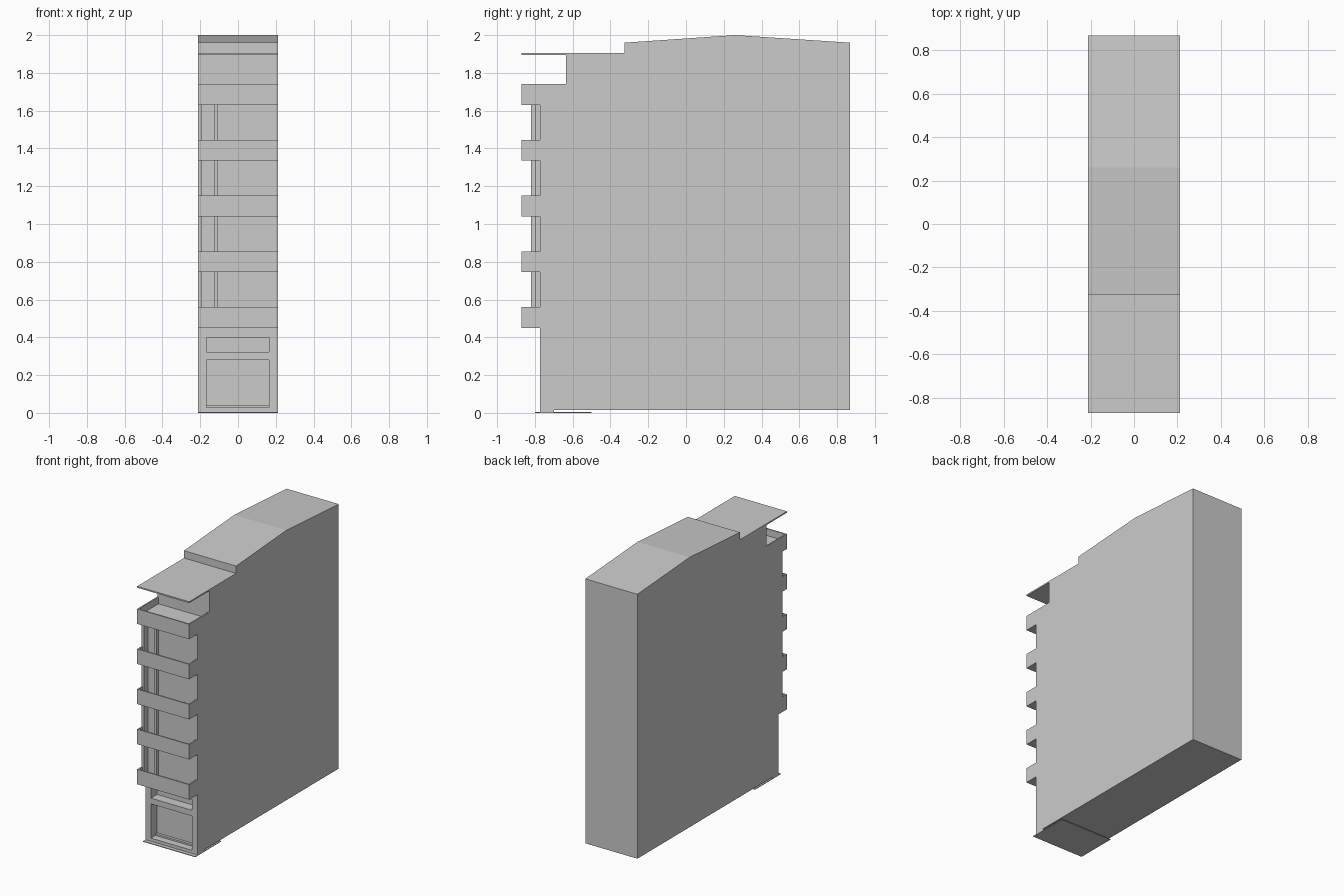
import bpy, bmesh

if "Cube" in bpy.data.objects:
    bpy.data.objects.remove(bpy.data.objects["Cube"])

W = 0.212  # half width of the building


def finish(name, bm):
    bmesh.ops.recalc_face_normals(bm, faces=bm.faces)
    me = bpy.data.meshes.new(name)
    bm.to_mesh(me)
    bm.free()
    ob = bpy.data.objects.new(name, me)
    bpy.context.collection.objects.link(ob)
    return ob


def extrude_yz(name, pts, x0, x1):
    bm = bmesh.new()
    face = bm.faces.new([bm.verts.new((x0, y, z)) for y, z in pts])
    ext = bmesh.ops.extrude_face_region(bm, geom=[face])
    verts = [g for g in ext["geom"] if isinstance(g, bmesh.types.BMVert)]
    bmesh.ops.translate(bm, verts=verts, vec=(x1 - x0, 0, 0))
    return finish(name, bm)


def box(name, x0, x1, y0, y1, z0, z1):
    return extrude_yz(name, [(y0, z0), (y1, z0), (y1, z1), (y0, z1)], x0, x1)


# Main block with shallow gabled roof and set-back top floor
extrude_yz("building_body", [
    (-0.70, 0.015), (0.868, 0.015), (0.868, 1.96), (0.26, 2.0),
    (-0.325, 1.96), (-0.325, 1.896), (-0.635, 1.896), (-0.635, 1.69),
    (-0.772, 1.69), (-0.772, 0.45), (-0.70, 0.45)], -W, W)

# Thin canopy over the top terrace
box("roof_canopy", -W, W, -0.87, -0.325, 1.896, 1.906)

# Ground floor shopfront surround with two recessed openings
F, B = -0.772, -0.70
box("shopfront_left_post", -W, -0.168, F, B, 0.015, 0.45)
box("shopfront_right_post", 0.165, W, F, B, 0.015, 0.45)
for name, z0, z1 in (("sill", 0.015, 0.028), ("transom", 0.28, 0.322),
                     ("lintel", 0.40, 0.45)):
    box("shopfront_" + name, -0.168, 0.165, F, B, z0, z1)
box("shopfront_window_ledge", -0.168, 0.165, -0.72, B, 0.028, 0.04)

# Entrance slab and threshold
box("entrance_slab", -W, W, -0.80, -0.50, 0.0, 0.005)
box("threshold", -W, W, -0.772, -0.70, 0.005, 0.015)

# Balconies with parapets, and the fins between them
T = 0.01
for i in range(5):
    z0 = 0.45 + i * 0.295
    z1 = z0 + 0.11
    back = -0.635 if i == 4 else F
    box(f"balcony_floor_{i}", -W, W, -0.87, F, z0, z0 + 0.06)
    box(f"balcony_front_{i}", -W, W, -0.87, -0.87 + T, z0 + 0.06, z1)
    for side, x in (("left", -W), ("right", W - T)):
        box(f"balcony_{side}_parapet_{i}", x, x + T, -0.87 + T, back, z0 + 0.06, z1)
    if i < 4:
        box(f"outer_fin_{i}", -W, -0.19, -0.82, F, z0 + 0.06, z0 + 0.295)
        box(f"inner_fin_{i}", -0.125, -0.105, -0.80, F, z0 + 0.06, z0 + 0.295)
